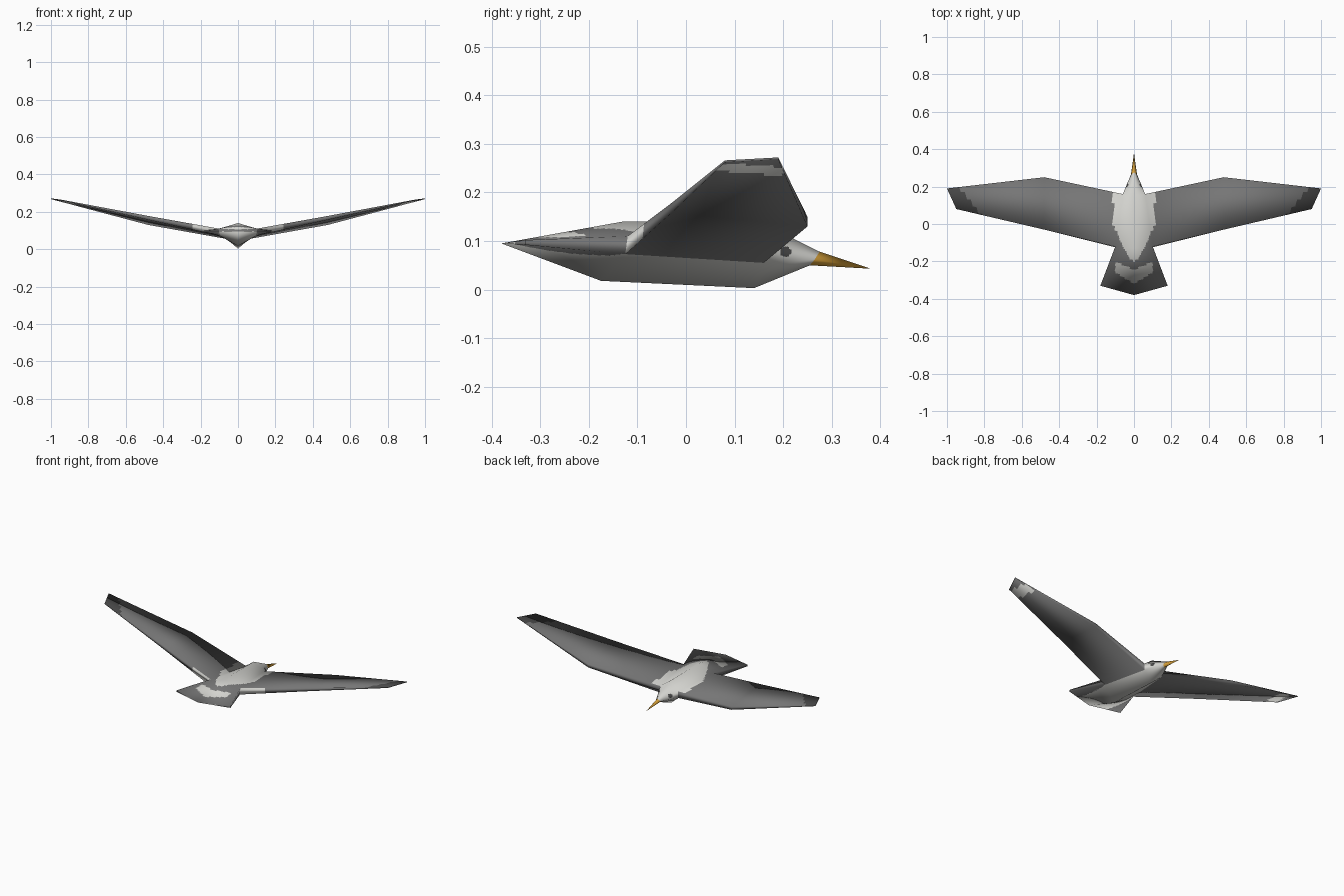
import bpy, bmesh
from mathutils import Vector

cube = bpy.data.objects.get("Cube")
if cube:
    bpy.data.objects.remove(cube, do_unlink=True)


def make_material(name, rgb):
    mat = bpy.data.materials.new(name)
    mat.use_nodes = True
    colour = (*rgb, 1.0)
    mat.diffuse_color = colour
    mat.node_tree.nodes["Principled BSDF"].inputs["Base Color"].default_value = colour
    return mat


LIGHT, GREY, DARK, ORANGE = range(4)
materials = [
    make_material("pale feather", (0.65, 0.65, 0.62)),
    make_material("grey feather", (0.18, 0.18, 0.18)),
    make_material("dark feather", (0.07, 0.07, 0.07)),
    make_material("beak orange", (0.65, 0.34, 0.04)),
]

# Key points of one half of the bird
points = {
    # centre line: ridge, beak and keel
    "tail_tip": (0, -0.38, 0.095),
    "rump": (0, -0.13, 0.14),
    "nape": (0, 0.15, 0.14),
    "brow": (0, 0.275, 0.078),
    "beak_tip": (0, 0.38, 0.043),
    "chin": (0, 0.255, 0.05),
    "breast": (0, 0.14, 0.003),
    "vent": (0, -0.175, 0.018),
    "cheek": (0.016, 0.265, 0.062),
    # wing sections, leading (l) and trailing (t), upper (u) and under (d)
    "root_lu": (0.06, 0.16, 0.095), "root_ld": (0.06, 0.16, 0.055),
    "root_tu": (0.10, -0.12, 0.11), "root_td": (0.10, -0.125, 0.073),
    "mid_lu": (0.48, 0.25, 0.15), "mid_ld": (0.48, 0.25, 0.13),
    "mid_tu": (0.48, -0.03, 0.178), "mid_td": (0.48, -0.03, 0.158),
    "tip_lu": (1, 0.19, 0.272), "tip_ld": (1, 0.19, 0.268),
    "tip_tu": (0.95, 0.08, 0.266), "tip_td": (0.95, 0.08, 0.262),
    # tail corner
    "corner_u": (0.18, -0.33, 0.102), "corner_d": (0.18, -0.33, 0.092),
}


def wing_panels(a, b):
    """Four panels of skin between two wing sections."""
    loop = ["lu", "tu", "td", "ld"]
    return [f"{a}_{p} {b}_{p} {b}_{q} {a}_{q}" for p, q in zip(loop, loop[1:] + loop[:1])]


parts = {
    "body": [
        "rump nape root_lu root_tu",
        "nape brow cheek root_lu",
        "root_lu cheek root_ld",
        "root_ld cheek chin breast",
        "root_td root_ld breast vent",
    ],
    "wing": wing_panels("root", "mid") + wing_panels("mid", "tip")
    + ["tip_lu tip_tu tip_td tip_ld"],
    "tail": [
        "rump root_tu corner_u tail_tip",
        "root_td vent tail_tip corner_d",
        "root_tu root_td corner_d corner_u",
        "corner_u corner_d tail_tip",
    ],
    "beak": ["brow cheek beak_tip", "cheek chin beak_tip"],
}
object_names = ["body", "left_wing", "right_wing", "tail", "beak"]

# Join the panels of both halves into one closed skin
skin = bmesh.new()
part_layer = skin.faces.layers.int.new("part")
normal_layer = skin.verts.layers.float_vector.new("soft_normal")
verts = {}
for name, (x, y, z) in points.items():
    verts[name, 1] = skin.verts.new((x, y, z))
    verts[name, -1] = skin.verts.new((-x, y, z)) if x else verts[name, 1]
for part, panels in parts.items():
    for side in (1, -1):
        label = part
        if part == "wing":
            label = "left_wing" if side == 1 else "right_wing"
        for panel in panels:
            corners = [verts[n, side] for n in panel.split()]
            face = skin.faces.new(corners[::side])
            face[part_layer] = object_names.index(label)
bmesh.ops.recalc_face_normals(skin, faces=skin.faces[:])
skin.normal_update()

# Keep the broad soft shading while the panels are cut finely for the markings
for v in skin.verts:
    v[normal_layer] = v.normal
bmesh.ops.subdivide_edges(skin, edges=skin.edges[:], cuts=23, use_grid_fill=True)
skin.normal_update()


def saddle_width(y):
    """Half width of the pale saddle on the back."""
    steps = [(-0.2, 0.0), (-0.19, 0.02), (-0.12, 0.06), (-0.05, 0.09), (0.01, 0.122),
             (0.08, 0.1), (0.14, 0.12), (0.18, 0.1), (0.4, 0.1)]
    for (y0, w0), (y1, w1) in zip(steps, steps[1:]):
        if y0 <= y <= y1:
            return w0 + (w1 - w0) * (y - y0) / (y1 - y0)
    return 0.0


def marking(face, part):
    x, y, z = face.calc_center_median()
    x = abs(x)
    n = face.normal
    if part == "beak":
        return ORANGE
    # eyes
    if part == "body" and x > 0.02 and (Vector((y, z)) - Vector((0.205, 0.078))).length < 0.011:
        return DARK
    # pale rear edge beside the rump
    if n.y < -0.7 and "wing" in part:
        return LIGHT if x < 0.24 else GREY
    if n.z > 0.2:
        if part == "tail" and x < 0.1 and -0.32 + 0.6 * x < y < -0.245 + 0.45 * x:
            return LIGHT
        if x + 0.8 * (0.19 - y) > 0.93:
            return DARK
        return LIGHT if x < saddle_width(y) else GREY
    # underside
    if "wing" in part:
        return LIGHT if 0.87 < x < 0.94 and y < 0.2 else GREY
    if part == "tail":
        return LIGHT if x < 0.1 else GREY
    return LIGHT


for face in skin.faces:
    face.smooth = True
    face.material_index = marking(face, object_names[face[part_layer]])

# Split the skin into named parts
for index, name in enumerate(object_names):
    bm = skin.copy()
    layer = bm.faces.layers.int["part"]
    others = [f for f in bm.faces if f[layer] != index]
    bmesh.ops.delete(bm, geom=others, context="FACES")
    soft = bm.verts.layers.float_vector["soft_normal"]
    normals = [Vector(v[soft]).normalized() for v in bm.verts]
    bm.verts.layers.float_vector.remove(soft)
    bm.faces.layers.int.remove(bm.faces.layers.int["part"])
    mesh = bpy.data.meshes.new(name)
    bm.to_mesh(mesh)
    bm.free()
    for mat in materials:
        mesh.materials.append(mat)
    mesh.normals_split_custom_set_from_vertices(normals)
    bpy.context.scene.collection.objects.link(bpy.data.objects.new(name, mesh))
skin.free()
